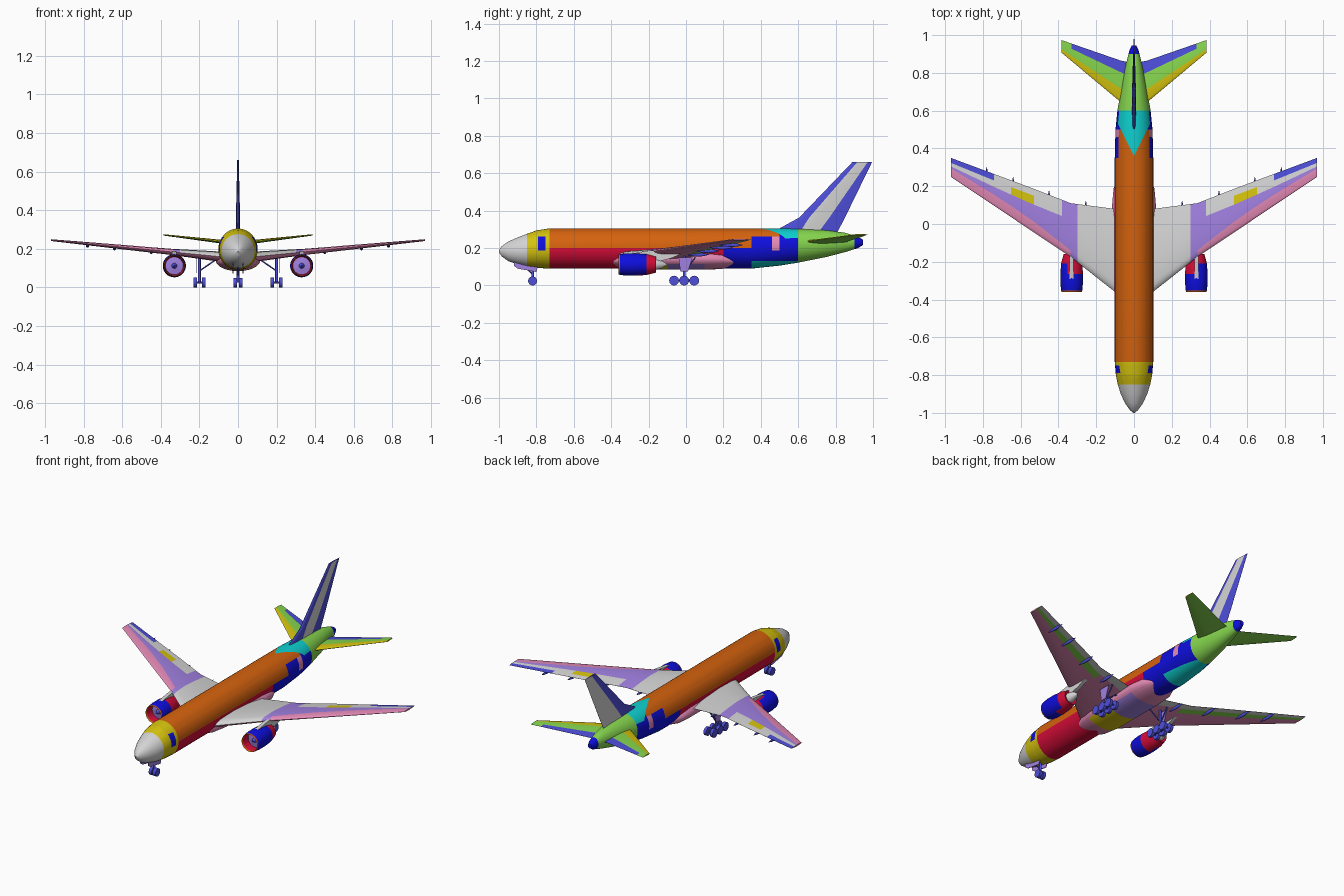
import bpy, bmesh, math
from mathutils import Vector

if "Cube" in bpy.data.objects:
    bpy.data.objects.remove(bpy.data.objects["Cube"])

# Palette
PALETTE = dict(orange=(212, 98, 14), crimson=(212, 12, 56), yellow=(212, 194, 14),
               grey=(212, 212, 212), blue=(14, 14, 222), periwinkle=(78, 78, 218),
               purple=(160, 128, 224), pink=(228, 138, 182), green=(134, 214, 78),
               cyan=(14, 208, 208))
NAMES = list(PALETTE)
MATS = []
for name, rgb in PALETTE.items():
    lin = [(v / 255 / 12.92) if v < 11 else ((v / 255 + 0.055) / 1.055) ** 2.4 for v in rgb]
    m = bpy.data.materials.new(name)
    m.use_nodes = True
    m.diffuse_color = (*lin, 1)
    m.node_tree.nodes["Principled BSDF"].inputs["Base Color"].default_value = (*lin, 1)
    MATS.append(m)


def finish(name, bm, angle=35):
    bmesh.ops.recalc_face_normals(bm, faces=bm.faces)
    me = bpy.data.meshes.new(name)
    bm.to_mesh(me)
    bm.free()
    for m in MATS:
        me.materials.append(m)
    ob = bpy.data.objects.new(name, me)
    bpy.context.collection.objects.link(ob)
    bpy.ops.object.select_all(action='DESELECT')
    ob.select_set(True)
    bpy.context.view_layer.objects.active = ob
    bpy.ops.object.shade_smooth_by_angle(angle=math.radians(angle))
    return ob


def skin(bm, rings, color, closed=True):
    """Bridge rings of points; color(ring, strip) gives the colour name."""
    vs = [[bm.verts.new(p) for p in r] for r in rings]
    n = len(vs[0])
    for i in range(len(vs) - 1):
        for j in range(n):
            k = (j + 1) % n
            f = bm.faces.new((vs[i][j], vs[i][k], vs[i + 1][k], vs[i + 1][j]))
            f.material_index = NAMES.index(color(i, j))
    for i, r in ((0, vs[0]), (len(vs) - 2, vs[-1])):
        if closed:
            bm.faces.new(r).material_index = NAMES.index(color(i, 0))


def loft(bm, stations, color="grey", cx=0, n=40):
    """Elliptic body along y from (y, half width, bottom, top)."""
    rings = []
    for y, w, b, t in stations:
        ang = [2 * math.pi * k / n for k in range(n)]
        rings.append([(cx + w * math.cos(a), y, (b + t) / 2 + (t - b) / 2 * math.sin(a)) for a in ang])
    skin(bm, rings, lambda i, j: color)


def cut(bm, co, no):
    geom = bm.verts[:] + bm.edges[:] + bm.faces[:]
    bmesh.ops.bisect_plane(bm, geom=geom, plane_co=co, plane_no=no, dist=1e-5)


def paint(bm, rule):
    for f in bm.faces:
        f.material_index = NAMES.index(rule(*f.calc_center_median()))


def lerp_row(rows, s):
    for a, b in zip(rows, rows[1:]):
        if s <= b[0] + 1e-6:
            t = (s - a[0]) / (b[0] - a[0])
            return [u + (v - u) * t for u, v in zip(a, b)]


def foil(name, rows, spans, color, place):
    """Tapered surface; rows are (span, lead, trail, offset, thickness, three chord breaks)."""
    zone = [0, 0, 0, 1, 2, 3, 4]
    rings = []
    for s in spans:
        _, le, te, off, th, a, b, c = lerp_row(rows, s)
        top, bot = [], []
        for f in (0, 0.02, 0.07, a, (a + b) / 2, b, c, 1):
            h = 5 * th * (0.2969 * f ** 0.5 - 0.126 * f - 0.3516 * f ** 2 + 0.2843 * f ** 3 - 0.1015 * f ** 4)
            top.append(place(s, le + (te - le) * f, off + h))
            bot.append(place(s, le + (te - le) * f, off - h))
        rings.append(top + bot[:0:-1])
    last = len(zone) - 1

    def pick(i, j):
        upper = j <= last
        return color((spans[i] + spans[i + 1]) / 2, zone[j if upper else max(0, 2 * last + 1 - j)], upper)
    bm = bmesh.new()
    skin(bm, rings, pick)
    finish(name, bm, 40)


def tube(bm, p, q, r, color, n=20):
    p, q = Vector(p), Vector(q)
    rot = (q - p).to_track_quat('Z', 'Y')
    ring = [rot @ Vector((r * math.cos(2 * math.pi * k / n), r * math.sin(2 * math.pi * k / n), 0)) for k in range(n)]
    skin(bm, [[p + v for v in ring], [q + v for v in ring]], lambda i, j: color)


def slab(bm, x, w, outline, color):
    skin(bm, [[(x + d, y, z) for y, z in outline] for d in (-w / 2, w / 2)], lambda i, j: color)


# Fuselage, cut along its panel borders
bm = bmesh.new()
loft(bm, [(-1, .004, .178, .188), (-.985, .022, .155, .21), (-.95, .047, .13, .235), (-.9, .07, .112, .257),
          (-.85, .086, .1, .276), (-.8, .096, .094, .294), (-.73, .102, .09, .305), (.35, .102, .09, .305),
          (.5, .098, .106, .305), (.6, .088, .122, .303), (.75, .062, .152, .295), (.85, .042, .178, .282),
          (.92, .024, .2, .26), (.945, .012, .215, .245)])
for y in (-.85, -.79, -.75, -.73, .2, .35, .46, .5, .6, .9):
    cut(bm, (0, y, 0), (0, 1, 0))
for z in (.13, .187, .2, .262, .283):
    cut(bm, (0, 0, z), (0, 0, 1))
for s in (1, -1):
    cut(bm, (0, .36, 0), (2 * s, -1, 0))


def body_color(x, y, z):
    if y < -.85:
        return "grey"
    if y < -.73:
        return "blue" if -.79 < y < -.75 and .187 < z < .262 else "yellow"
    if y > .6:
        return "blue" if y > .9 else "green"
    if z > .25 and y > .36 and 2 * abs(x) < y - .36:
        return "cyan"
    if y < .2:
        return "orange" if z > .2 else "crimson"
    if y < .35:
        return "orange" if z > .2 else "blue"
    if z < .13:
        return "cyan"
    if .46 < y < .5 and .187 < z < .262:
        return "pink"
    if z < (.283 if y > .5 else .262):
        return "blue"
    return "cyan" if y > .5 else "orange"


paint(bm, body_color)
finish("fuselage", bm)

# Belly fairing
bm = bmesh.new()
loft(bm, [(-.43, .06, .11, .16), (-.35, .098, .092, .185), (-.25, .115, .084, .2), (.1, .116, .084, .2),
          (.19, .108, .088, .19), (.29, .06, .11, .15)])
for y in (-.28, -.1, .1):
    cut(bm, (0, y, 0), (0, 1, 0))
cut(bm, (0, 0, .115), (0, 0, 1))
paint(bm, lambda x, y, z: "pink" if z > .115 or not -.28 < y < .1 else "yellow" if y < -.1 else "purple")
finish("belly_fairing", bm)


# Colour rules of the flying surfaces
def wing_color(s, zone, upper):
    if zone == 4 and s > .74:
        return "periwinkle"
    if not upper:
        return "grey" if zone > 2 else "green" if zone == 2 and s > .3 else "pink"
    if s < .3:
        return "grey"
    if zone < 3:
        return "purple" if zone or s < .335 else "pink"
    if s < .38:
        return "purple"
    return "yellow" if zone == 3 and .53 < s < .65 else "grey"


def stab_color(s, zone, upper):
    if zone == 4 and s < .33:
        return "periwinkle"
    return "yellow" if zone == 0 and upper else "green"


def fin_color(s, zone, upper):
    return "periwinkle" if zone in (0, 4) else "grey"


WING = [(0, -.44, .08, .155, .055, .12, .7, .86), (.1, -.36, .08, .16, .055, .12, .7, .86),
        (.335, -.175, .11, .183, .034, .12, .7, .86), (.55, -.031, .194, .204, .025, .26, .63, .84),
        (.97, .25, .35, .245, .01, .45, .55, .74)]
STAB = [(0, .59, .85, .228, .022, .32, .55, .72), (.07, .645, .865, .235, .02, .32, .55, .72),
        (.385, .908, .974, .272, .007, .28, .5, .7)]
FIN = [(.25, .45, .79, 0, .02, .4, .55, .72), (.305, .5, .82, 0, .022, .38, .55, .7),
       (.363, .605, .85, 0, .022, .22, .5, .66), (.66, .89, .995, 0, .008, .25, .5, .78)]
foil("tail_fin", FIN, [.25, .305, .363, .66], fin_color, lambda s, y, h: (h, y, s))

for side, sx in (("left", 1), ("right", -1)):
    def across(s, y, h):
        return (sx * s, y, h)
    foil(side + "_wing", WING, [0, .1, .2, .3, .335, .38, .53, .65, .74, .97], wing_color, across)
    foil(side + "_stabilizer", STAB, [0, .07, .33, .385], stab_color, across)

    # Flap track pods under the trailing edge
    bm = bmesh.new()
    for s in (.255, .45, .64, .78):
        _, le, te, z, *_ = lerp_row(WING, s)
        loft(bm, [(te + d, r, z - .01 - r * 1.4, z - .01 + r * 1.2) for d, r in
                  ((-.1, .001), (-.07, .006), (-.03, .008), (0, .005), (.022, .001))],
             "periwinkle", sx * s, 12)
    finish(side + "_flap_pods", bm)

    # Engine: turned profile of (y, radius, colour of the next band)
    ex, ez = sx * .33, .112
    prof = [(-.335, .001, "periwinkle"), (-.31, .014, "purple"), (-.305, .046, "crimson"), (-.35, .05, "orange"),
            (-.36, .053, "orange"), (-.352, .056, "blue"), (-.31, .06, "blue"), (-.265, .06, "side"),
            (-.21, .056, "crimson"), (-.16, .043, "crimson"), (-.165, .03, "grey"), (-.125, .019, "grey"),
            (-.1, .001, "grey")]
    n = 32
    ang = [2 * math.pi * k / n for k in range(n)]

    def cowl(i, j):
        c = prof[i][2]
        if c == "side":
            return "blue" if sx * math.cos(ang[j]) > .2 else "crimson"
        return c
    bm = bmesh.new()
    skin(bm, [[(ex + r * math.cos(a), y, ez + r * math.sin(a)) for a in ang] for y, r, _ in prof], cowl)
    finish(side + "_engine", bm)

    bm = bmesh.new()
    slab(bm, ex, .022, [(-.31, .168), (-.2, .186), (-.1, .192), (0, .18), (-.08, .145), (-.16, .125), (-.28, .15)], "grey")
    finish(side + "_pylon", bm)

    # Main landing gear
    bm = bmesh.new()
    gx, gy = sx * .2, -.01
    tube(bm, (gx, gy, .026), (gx, gy, .165), .007, "periwinkle")
    tube(bm, (gx, gy, .085), (sx * .12, gy, .14), .004, "periwinkle", 10)
    tube(bm, (gx, gy, .07), (gx, gy + .06, .15), .004, "periwinkle", 10)
    tube(bm, (gx, gy - .054, .026), (gx, gy + .054, .026), .006, "periwinkle", 10)
    for d in (-.054, 0, .054):
        tube(bm, (gx - .02, gy + d, .026), (gx + .02, gy + d, .026), .005, "periwinkle", 10)
        for w in (-.022, .022):
            tube(bm, (gx + w - .009, gy + d, .026), (gx + w + .009, gy + d, .026), .026, "periwinkle", 24)
    slab(bm, sx * .214, .004, [(-.03, .075), (.01, .075), (.035, .15), (-.04, .15)], "purple")
    finish(side + "_main_gear", bm)

# Nose gear
bm = bmesh.new()
tube(bm, (0, -.82, .026), (0, -.82, .12), .007, "periwinkle")
tube(bm, (0, -.82, .06), (0, -.87, .11), .004, "periwinkle", 10)
for s in (-1, 1):
    tube(bm, (s * .004, -.82, .024), (s * .023, -.82, .024), .024, "periwinkle", 24)
    slab(bm, s * .026, .004, [(-.92, .105), (-.9, .09), (-.8, .072), (-.79, .11), (-.85, .125), (-.92, .128)], "purple")
finish("nose_gear", bm)
